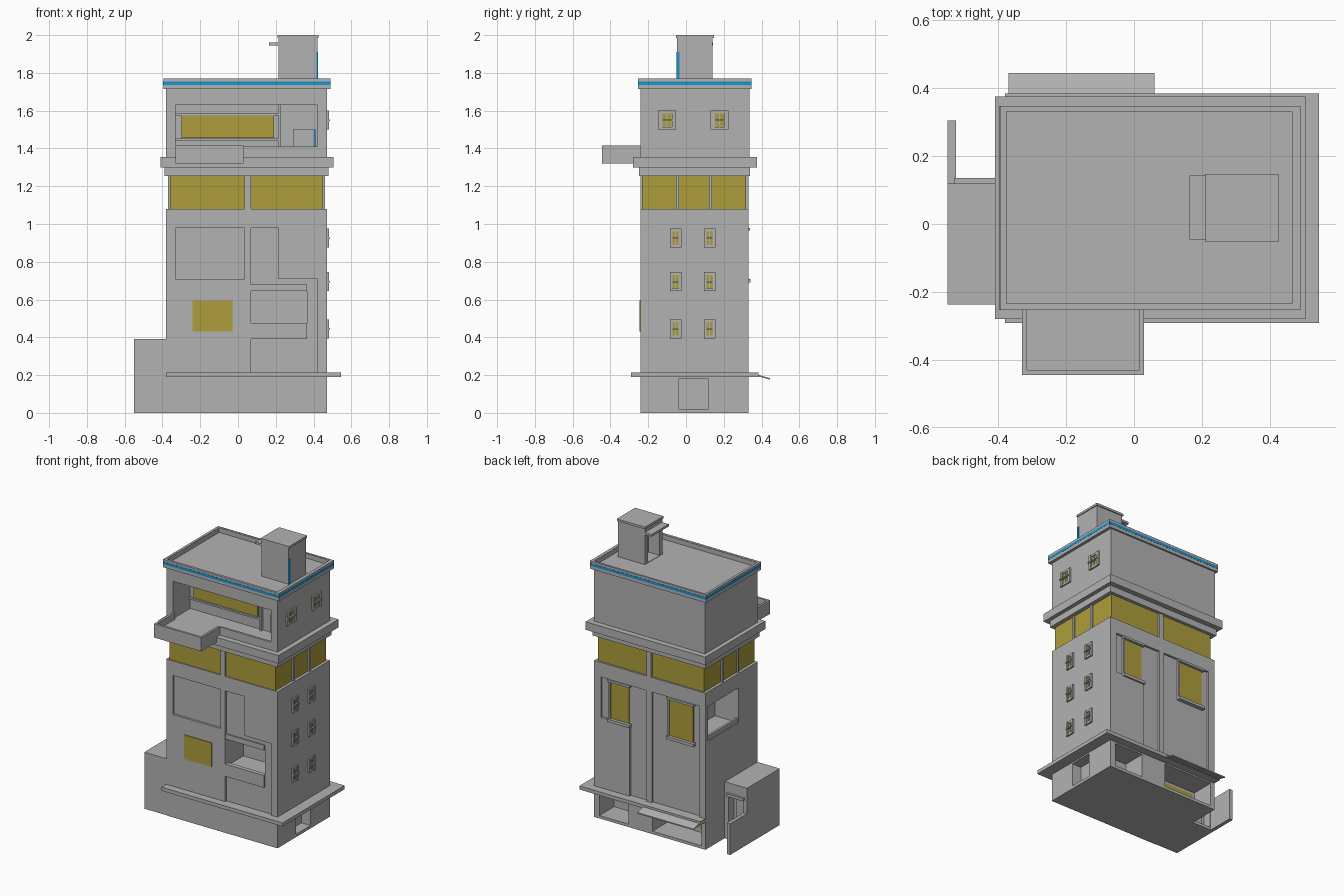
import bpy

if "Cube" in bpy.data.objects:
    bpy.data.objects.remove(bpy.data.objects["Cube"], do_unlink=True)


def material(name, r, g, b):
    m = bpy.data.materials.new(name)
    m.use_nodes = True
    m.diffuse_color = (r, g, b, 1)
    m.node_tree.nodes["Principled BSDF"].inputs["Base Color"].default_value = (r, g, b, 1)
    return m


GRAY = material("concrete gray", .45, .45, .45)
YELLOW = material("window yellow", .42, .34, .045)
BLUE = material("trim blue", .01, .3, .62)


def box(name, x, y, z, mat=GRAY):
    """Box from three (low, high) ranges."""
    bpy.ops.mesh.primitive_cube_add(size=1, location=[sum(r) / 2 for r in (x, y, z)])
    ob = bpy.context.object
    ob.name = name
    ob.scale = [r[1] - r[0] for r in (x, y, z)]
    bpy.ops.object.transform_apply(location=False, rotation=False, scale=True)
    ob.data.materials.append(mat)
    return ob


def cut(ob, *ranges):
    """Subtract a box from a part."""
    tool = box("cutter", *ranges)
    tool.hide_render = True
    mod = ob.modifiers.new("opening", "BOOLEAN")
    mod.operation, mod.solver, mod.object = "DIFFERENCE", "EXACT", tool
    bpy.context.view_layer.objects.active = ob
    bpy.ops.object.modifier_apply(modifier=mod.name)
    bpy.data.objects.remove(tool, do_unlink=True)


W, E, S, N = -.38, .47, -.24, .33      # outer walls
FAR = 1                                # cutters run well past a wall

# Ground floor with entrances
ground = box("ground_floor", (W, E), (S, N), (0, .19))
cut(ground, (.4, FAR), (-.04, .12), (.02, .18))
cut(ground, (.21, .43), (.17, FAR), (.02, .18))
cut(ground, (-.35, .025), (.17, FAR), (.02, .18))
box("ground_window", (-.33, -.1), (.168, .176), (.05, .16), YELLOW)
box("lower_ledge", (W, .545), (-.292, .385), (.19, .215))
awning = box("rear_awning", (-.37, .06), (.37, .445), (.188, .196))
for v in awning.data.vertices:         # slope the outer edge down
    if v.co.y > 0:
        v.co.z -= .012
    else:
        v.co.z += .009

# Main body with shallow panels and deep openings
body = box("main_body", (W, E), (S, N), (.215, 1.08))
front, back = (-FAR, S + .015), (N - .015, FAR)
cut(body, (-.33, .035), front, (.71, .98))
cut(body, (.07, .215), front, (.215, .98))
cut(body, (.2, .42), front, (.215, .71))
cut(body, (.07, .365), (-FAR, -.04), (.455, .68))
cut(body, (.07, .2), back, (.215, .98))
cut(body, (.19, .42), back, (.7, .98))
cut(body, (-.33, .03), back, (.215, .98))
cut(body, (-FAR, -.2), (-.03, .3), (.74, .98))
box("balcony_parapet", (.07, .365), (S, S + .03), (.39, .475))
box("balcony_lintel", (.07, .365), (S + .005, S + .03), (.645, .68))
box("side_opening_rail", (W + .005, W + .02), (-.03, .3), (.74, .77))
box("front_window", (-.24, -.03), (S - .006, S + .002), (.43, .595), YELLOW)

# Rear windows with sill and lintel
for a, b in ((.21, .35), (-.28, -.1)):
    box("rear_window", (a, b), (N - .018, N - .009), (.71, .965), YELLOW)
    box("rear_sill", (a - .015, b + .015), (N - .02, N + .012), (.69, .71))
    box("rear_lintel", (a - .015, b + .015), (N - .02, N + .008), (.965, .98))
    box("rear_jamb", (b, b + .012), (N - .02, N), (.71, .965))

# Glazed storey with slim piers
box("glazed_band", (-.36, .45), (-.232, .318), (1.08, 1.255), YELLOW)
for y in (-.24, .312):
    box("band_pier", (.035, .07), (y, y + .018), (1.08, 1.255))
for x in (-.37, .446):
    for y in ((-.052, -.037), (.122, .138)):
        box("band_pier", (x, x + .014), y, (1.08, 1.255))
box("band_cornice", (-.388, .478), (-.25, .34), (1.255, 1.3))
box("upper_ledge", (-.41, .505), (-.28, .375), (1.3, 1.355))

# Top storey with terrace
top = box("top_storey", (W, E), (S, N + .005), (1.355, 1.72))
cut(top, (-.33, .42), (-FAR, -.05), (1.37, 1.63))
box("terrace_parapet", (.03, .42), (S, S + .015), (1.355, 1.41))
box("terrace_window", (-.3, .19), (-.058, -.049), (1.455, 1.575), YELLOW)
for z in (1.44, 1.575):
    box("terrace_window_frame", (-.33, .215), (-.065, -.05), (z, z + .012))
box("terrace_divider", (.215, .225), (-.07, -.05), (1.37, 1.63))
box("terrace_door", (.29, .4), (-.06, -.05), (1.37, 1.5))
box("terrace_door_strip", (.4, .41), (-.058, -.049), (1.37, 1.5), BLUE)
balcony = box("front_balcony", (-.33, .03), (-.445, S), (1.32, 1.415))
cut(balcony, (-.315, .015), (-.43, FAR), (1.37, 1.6))

# Roof tray: gray, blue stripe, gray
roof_parts = (("roof_base", 1.715, 1.737, 0, GRAY), ("roof_stripe", 1.737, 1.755, .001, BLUE),
              ("roof_coping", 1.755, 1.77, 0, GRAY))
for name, lo, hi, grow, mat in roof_parts:
    rim = box(name, (-.395 - grow, .49 + grow), (-.253 - grow, .347 + grow), (lo, hi), mat)
    if name != "roof_base":
        cut(rim, (W, E), (-.238, .335), (1.7, 1.8))
# inner face of the parapet
lining = box("parapet_lining", (W, E), (-.238, .335), (1.73, 1.769))
cut(lining, (W + .004, E - .004), (-.234, .331), (1.7, 1.8))

# Stair tower on the roof
tower = box("roof_tower", (.215, .42), (-.048, .14), (1.735, 1.985))
cut(tower, (-FAR, .3), (-.02, .11), (1.74, 1.93))
box("tower_cap", (.21, .426), (-.053, .147), (1.985, 2))
box("tower_canopy", (.163, .22), (-.045, .143), (1.945, 1.96))
box("tower_strip", (.416, .424), (-.05, -.035), (1.737, 1.91), BLUE)

# Side annex and garden wall
annex = box("side_annex", (-.55, W), (-.237, .12), (0, .39))
cut(annex, (-.52, -.41), (.06, FAR), (.02, .3))
box("annex_door_lintel", (-.53, -.4), (.115, .135), (.3, .32))
box("annex_door", (-.5, -.43), (.055, .068), (.02, .27))
box("garden_wall", (-.55, -.525), (.115, .305), (0, .215))


def side_window(y, z, w, h=.1):
    """Small shuttered window on the right wall."""
    box("side_window_pane", (E - .002, E + .005), (y - w * .25, y + w * .25),
        (z - h * .35, z + h * .35), YELLOW)
    for k in (-1, 1):
        c = y + k * w * .38
        box("side_window_shutter", (E, E + .012), (c - w * .12, c + w * .12), (z - h / 2, z + h / 2))
        c = z + k * h * .43
        box("side_window_frame", (E, E + .009), (y - w / 2, y + w / 2), (c - h * .07, c + h * .07))
    box("side_window_mullion", (E, E + .009), (y - .003, y + .003), (z - h / 2, z + h / 2))
    box("side_window_bar", (E, E + .018), (y - w / 2, y + w / 2), (z - .004, z + .004))


for z in (.925, .695, .445):
    for y in (-.055, .125):
        side_window(y, z, .062)
for y in (-.1, .178):
    side_window(y, 1.55, .095)
